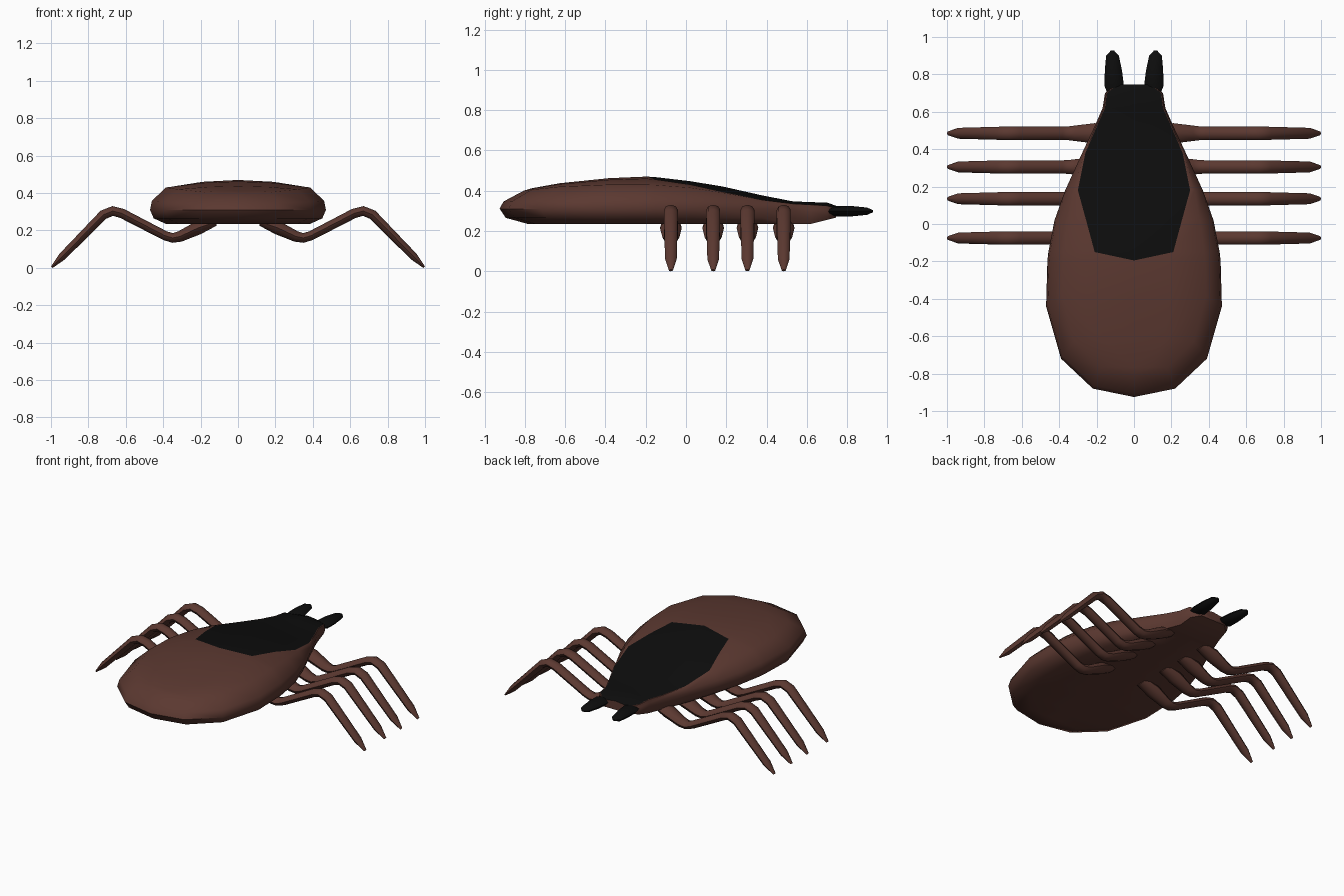
import bpy, bmesh, math
from mathutils import Vector

if "Cube" in bpy.data.objects:
    bpy.data.objects.remove(bpy.data.objects["Cube"])


def material(name, rgb):
    m = bpy.data.materials.new(name)
    m.diffuse_color = (*rgb, 1.0)
    m.use_nodes = True
    m.node_tree.nodes["Principled BSDF"].inputs["Base Color"].default_value = m.diffuse_color
    return m


BROWN = material("reddish brown", (0.105, 0.040, 0.030))
BLACK = material("near black", (0.004, 0.004, 0.004))


def finish(name, bm, mats, angle):
    """Turn a right-hand half into a mirrored, smooth shaded object."""
    bmesh.ops.remove_doubles(bm, verts=bm.verts, dist=1e-5)
    bmesh.ops.recalc_face_normals(bm, faces=bm.faces)
    me = bpy.data.meshes.new(name)
    bm.to_mesh(me)
    bm.free()
    for m in mats:
        me.materials.append(m)
    ob = bpy.data.objects.new(name, me)
    bpy.context.collection.objects.link(ob)
    bpy.ops.object.select_all(action='DESELECT')
    ob.select_set(True)
    bpy.context.view_layer.objects.active = ob
    bpy.ops.object.shade_smooth_by_angle(angle=math.radians(angle))
    mod = ob.modifiers.new("Mirror", 'MIRROR')
    mod.use_clip = True
    return ob


# Body: rows along y -> (y, half width, spine z, top edge z, shield half width)
ROWS = [
    (-0.925, 0.00, 0.400, 0.400, 0),
    (-0.88, 0.22, 0.412, 0.405, 0),
    (-0.72, 0.39, 0.437, 0.420, 0),
    (-0.44, 0.47, 0.462, 0.430, 0),
    (-0.195, 0.463, 0.470, 0.430, 0),
    (-0.15, 0.458, 0.467, 0.428, 0.21),
    (0.02, 0.425, 0.447, 0.415, 0.256),
    (0.18, 0.368, 0.421, 0.390, 0.30),
    (0.38, 0.277, 0.376, 0.353, 0.26),
    (0.53, 0.207, 0.347, 0.335, 0.195),
    (0.62, 0.168, 0.343, 0.330, 0.155),
    (0.70, 0.155, 0.341, 0.325, 0.145),
    (0.745, 0.10, 0.325, 0.312, 0.09),
]
SHIELD_START = 4


def body_row(bm, y, w, top, edge, shield):
    front = min(max(y / 0.4, 0), 1)
    xe = max(w * (0.82 + 0.13 * front), shield + 0.004 if shield else 0)
    xm = shield or 0.5 * xe
    zm = top - (top - edge) * (xm / xe) ** 2 if xe else top
    low = 0.235 + max(0, y - 0.62) * 0.25
    rim = 0.31 if y < 0.6 else 0.295
    ys = lambda k: y * k if y < -0.3 else y
    s = 0.82 + 0.08 * front
    pts = [(0, ys(.87), top), (xm, ys(.87), zm), (xe, ys(.87), edge),
           (max(w * 0.98, xe), ys(.98), rim + (edge - rim) * 0.4), (w, y, rim),
           (w * 0.96, ys(.967), rim + (low - rim) * 0.6),
           (w * s, ys(.85), low), (0, ys(.85), low)]
    return [bm.verts.new(p) for p in pts]


bm = bmesh.new()
rows = [body_row(bm, *r) for r in ROWS]
for i, (a, b) in enumerate(zip(rows, rows[1:])):
    for j in range(7):
        if i == SHIELD_START and j == 0:
            # pointed rear end of the shield
            bm.faces.new((a[0], b[1], b[0])).material_index = 1
            bm.faces.new((a[0], a[1], b[1]))
        else:
            f = bm.faces.new((a[j], a[j + 1], b[j + 1], b[j]))
            f.material_index = int(j == 0 and i > SHIELD_START)
bm.faces.new(rows[-1])
finish("body", bm, [BROWN, BLACK], 50)


def tube(name, stations, side, mat, sides=8):
    """Tube through (point, side radius, vertical radius) stations."""
    bm = bmesh.new()
    pts = [Vector(s[0]) for s in stations]
    rings = []
    for i, (_, rs, rv) in enumerate(stations):
        before = (pts[i] - pts[max(i - 1, 0)]).normalized()
        after = (pts[min(i + 1, len(pts) - 1)] - pts[i]).normalized()
        up = (before + after).normalized().cross(side).normalized()
        rings.append([bm.verts.new(pts[i] + side * rs * math.cos(t) + up * rv * math.sin(t))
                      for t in (2 * math.pi * k / sides for k in range(sides))])
    for a, b in zip(rings, rings[1:]):
        for k in range(sides):
            n = (k + 1) % sides
            bm.faces.new((a[k], a[n], b[n], b[k]))
    bm.faces.new(rings[0])
    bm.faces.new(rings[-1])
    finish(name, bm, [mat], 50)


# Legs: four mirrored pairs, flared at the root and pointed at the foot
LEG = [(0.12, 0.245, 0.045, 0.02), (0.21, 0.215, 0.054, 0.036),
       (0.31, 0.168, 0.042, 0.029), (0.35, 0.160, 0.037, 0.026),
       (0.39, 0.172, 0.035, 0.025), (0.62, 0.291, 0.035, 0.026),
       (0.67, 0.304, 0.035, 0.026), (0.72, 0.284, 0.035, 0.026),
       (0.94, 0.060, 0.029, 0.021), (0.995, 0.004, 0.010, 0.006)]
for n, y in enumerate((0.485, 0.305, 0.135, -0.075)):
    tube(f"leg_pair_{n + 1}", [((x, y, z), rs, rv) for x, z, rs, rv in LEG],
         Vector((0, 1, 0)), BROWN)

# Mouth feelers: flattened black pair at the head
FEELER = [(0.110, 0.69, 0.030, 0.006), (0.106, 0.74, 0.052, 0.025),
          (0.110, 0.82, 0.046, 0.026), (0.115, 0.90, 0.034, 0.018),
          (0.115, 0.928, 0.008, 0.005)]
tube("feelers", [((x, y, 0.298), rs, rv) for x, y, rs, rv in FEELER],
     Vector((1, 0, 0)), BLACK)
